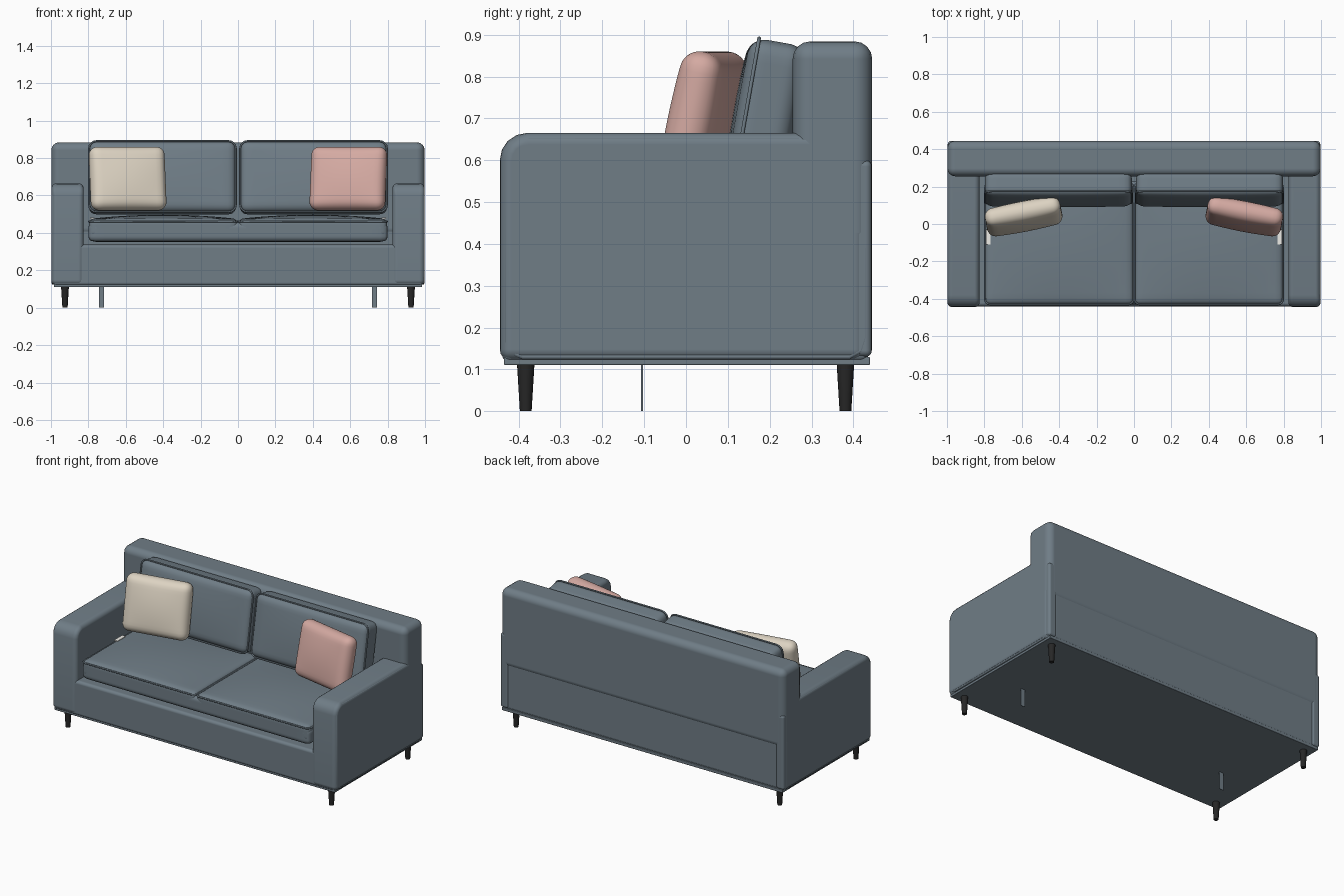
import bpy, bmesh
from math import radians, sin, cos, pi
from mathutils import Vector, Matrix, Euler

if "Cube" in bpy.data.objects:
    bpy.data.objects.remove(bpy.data.objects["Cube"])


def material(name, rgb):
    m = bpy.data.materials.new(name)
    m.diffuse_color = (*rgb, 1)
    m.use_nodes = True
    m.node_tree.nodes["Principled BSDF"].inputs["Base Color"].default_value = m.diffuse_color
    return m


FABRIC = material("blue grey fabric", (0.16, 0.205, 0.24))
CREAM = material("cream fabric", (0.72, 0.65, 0.54))
PINK = material("pink fabric", (0.66, 0.40, 0.36))
BLACK = material("black wood", (0.02, 0.02, 0.02))
WHITE = material("white label", (0.85, 0.84, 0.8))


def finish(name, bm, mat, smooth=True):
    me = bpy.data.meshes.new(name)
    bmesh.ops.recalc_face_normals(bm, faces=bm.faces)
    bm.to_mesh(me)
    bm.free()
    ob = bpy.data.objects.new(name, me)
    bpy.context.collection.objects.link(ob)
    me.materials.append(mat)
    for p in me.polygons:
        p.use_smooth = smooth
    return ob


def box(name, lo, hi, bevel=0.0, mat=FABRIC, front_top=0.0):
    """Upholstered block; front_top gives the upper front edge a larger round."""
    bm = bmesh.new()
    lo, hi = Vector(lo), Vector(hi)
    bmesh.ops.create_cube(bm, size=1, matrix=Matrix.Translation((lo + hi) / 2)
                          @ Matrix.Diagonal((*(hi - lo), 1)))
    if front_top:
        edges = [e for e in bm.edges if all(abs(v.co.y - lo.y) < 1e-5 and abs(v.co.z - hi.z) < 1e-5
                                            for v in e.verts)]
        bmesh.ops.bevel(bm, geom=edges, offset=front_top, segments=4, profile=0.5, affect='EDGES')
    ob = finish(name, bm, mat, bevel > 0)
    if bevel:
        mod = ob.modifiers.new("rounded edges", 'BEVEL')
        mod.width, mod.segments = bevel, 4
        mod.limit_method, mod.angle_limit = 'ANGLE', radians(40)
        mod.harden_normals = True
    return ob


def tube(name, pts, radius, mat=FABRIC, closed=True, mtx=Matrix()):
    cu = bpy.data.curves.new(name, 'CURVE')
    cu.dimensions = '3D'
    cu.bevel_depth, cu.bevel_resolution = radius, 1
    sp = cu.splines.new('POLY')
    sp.points.add(len(pts) - 1)
    for p, co in zip(sp.points, pts):
        p.co = (*co, 1)
    sp.use_cyclic_u = closed
    ob = bpy.data.objects.new(name, cu)
    ob.matrix_world = mtx
    cu.materials.append(mat)
    bpy.context.collection.objects.link(ob)
    return ob


def cushion(name, size, loc, rot=(0, 0, 0), r=0.03, puff=0.02, mat=FABRIC, welt=False):
    """Rounded block that swells along its local z axis."""
    bm = bmesh.new()
    bmesh.ops.create_cube(bm, size=2)
    bmesh.ops.subdivide_edges(bm, edges=bm.edges[:], cuts=19, use_grid_fill=True)
    h = Vector(size) / 2
    for v in bm.verts:
        u = [(1 if c > 0 else -1) * abs(sin(c * pi / 2)) for c in v.co]
        p = Vector([a * b for a, b in zip(u, h)])
        inner = Vector([max(-(b - r), min(b - r, a)) for a, b in zip(p, h)])
        d = p - inner
        if d.length > 1e-7:
            p = inner + d.normalized() * r
        side = max(-1, min(1, p.z / max(h.z - r, 0.01)))
        p.z += side * puff * (1 - (p.x / h.x) ** 2) * (1 - (p.y / h.y) ** 2)
        v.co = p
    ob = finish(name, bm, mat)
    mtx = Matrix.Translation(loc) @ Euler([radians(a) for a in rot]).to_matrix().to_4x4()
    ob.matrix_world = mtx
    if welt:
        pts = []
        for k, (sx, sy) in enumerate(((1, 1), (-1, 1), (-1, -1), (1, -1))):
            for i in range(5):
                a = (k + i / 4) * pi / 2
                pts.append((sx * (h.x - r) + r * cos(a), sy * (h.y - r) + r * sin(a), h.z - r * 0.5))
        tube(name + "_welt", pts, 0.005, mtx=mtx)
    return ob


# Frame: base, deck and back
box("bottom_panel", (-0.985, -0.435, 0.11), (0.985, 0.44, 0.13), 0.004)
box("base", (-0.99, -0.44, 0.118), (0.99, 0.436, 0.337), 0.018)
box("back_lower", (-0.95, 0.26, 0.13), (0.95, 0.438, 0.42), 0.012)
box("back_rest", (-0.998, 0.255, 0.385), (0.998, 0.445, 0.884), 0.042)

# Seat: one front band with two swelling tops
cushion("seat_band", (1.6, 0.66, 0.105), (0, -0.1, 0.405), r=0.03, puff=0)

for s, side in ((-1, "left"), (1, "right")):
    # Arm with welt running round the outer side
    x0, x1 = sorted((s * 0.825, s * 0.998))
    box(side + "_arm", (x0, -0.445, 0.12), (x1, 0.43, 0.665), 0.028, front_top=0.065)
    tube(side + "_arm_welt", [(s * 0.989, y, z) for y, z in (
        (0.27, 0.647), (-0.375, 0.647), (-0.41, 0.632), (-0.427, 0.60), (-0.427, 0.165),
        (-0.415, 0.14), (-0.39, 0.13), (0.39, 0.13), (0.418, 0.145), (0.427, 0.175),
        (0.427, 0.39))], 0.007, closed=False)
    # Back corner strip
    box(side + "_back_corner", (min(s * 0.94, s * 0.995), 0.30, 0.13),
        (max(s * 0.94, s * 0.995), 0.444, 0.6), 0.015)

    cushion(side + "_seat_cushion", (0.794, 0.65, 0.10), (s * 0.4, -0.105, 0.425),
            r=0.028, puff=0.022, welt=True)
    cushion(side + "_back_cushion", (0.785, 0.385, 0.135), (s * 0.404, 0.188, 0.693),
            (80, 0, 0), r=0.04, puff=0.012, welt=True)

    # Throw pillow leaning in the corner
    cushion(side + "_pillow", (0.41, 0.345, 0.095), (s * 0.59, 0.04, 0.69),
            (78, 0, -s * 11), r=0.045, puff=0.02, mat=PINK if s > 0 else CREAM)
    box(side + "_pillow_label", (s * 0.78 - 0.012, -0.11, 0.474),
        (s * 0.78 + 0.012, -0.03, 0.481), mat=WHITE)

    # Flat middle supports and tapered feet
    box(side + "_middle_support", (s * 0.73 - 0.014, -0.107, 0),
        (s * 0.73 + 0.014, -0.103, 0.12))
    for y, end in ((-0.383, "front"), (0.381, "rear")):
        bm = bmesh.new()
        bmesh.ops.create_cone(bm, cap_ends=True, segments=20, radius1=0.014, radius2=0.021,
                              depth=0.115, matrix=Matrix.Translation((s * 0.925, y, 0.0575)))
        leg = finish(f"{side}_{end}_leg", bm, BLACK)
        bpy.context.view_layer.objects.active = leg
        leg.select_set(True)
        bpy.ops.object.shade_smooth_by_angle()
        leg.select_set(False)
